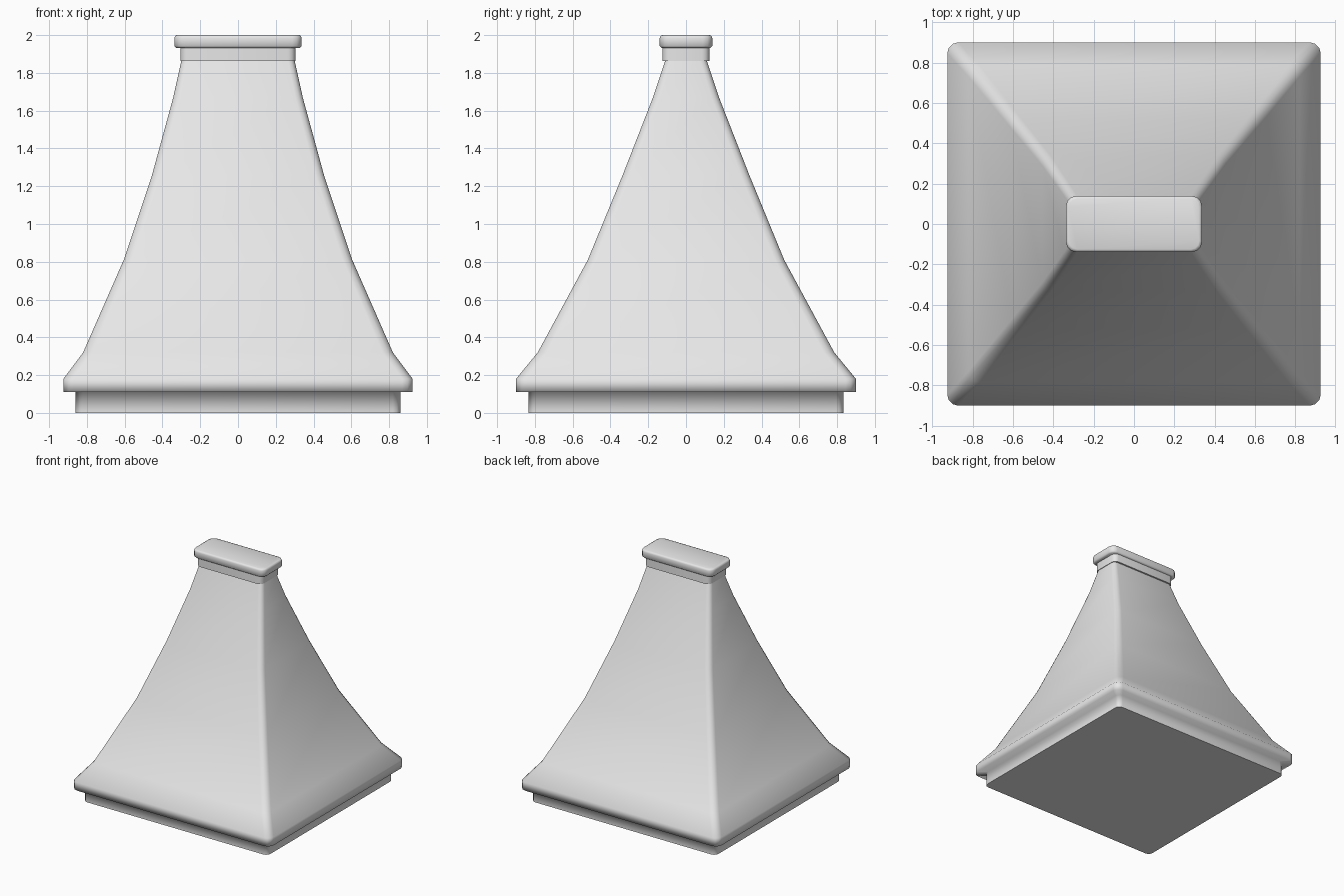
import bpy
import bmesh
import math

old = bpy.data.objects.get("Cube")
if old:
    bpy.data.objects.remove(old, do_unlink=True)

# One painted finish for the whole hood
paint = bpy.data.materials.new("light_grey_paint")
paint.use_nodes = True
grey = (0.8, 0.8, 0.8, 1)
paint.diffuse_color = grey
paint.node_tree.nodes["Principled BSDF"].inputs["Base Color"].default_value = grey

STEPS = 3


def ring(bm, hx, hy, z, radius):
    """Rounded rectangle of vertices at height z."""
    verts = []
    for quarter, (sx, sy) in enumerate([(1, 1), (-1, 1), (-1, -1), (1, -1)]):
        for i in range(STEPS + 1):
            a = (quarter + i / STEPS) * math.pi / 2
            verts.append(bm.verts.new((sx * (hx - radius) + radius * math.cos(a),
                                       sy * (hy - radius) + radius * math.sin(a), z)))
    return verts


def loft(name, sections, sharp_angle=None):
    """Skin rounded rectangles (half x, half y, z, radius) from bottom to top."""
    bm = bmesh.new()
    rings = [ring(bm, *s) for s in sections]
    for low, high in zip(rings, rings[1:]):
        for i in range(len(low)):
            j = (i + 1) % len(low)
            bm.faces.new((low[i], low[j], high[j], high[i])).smooth = True
    bm.faces.new(rings[0][::-1])
    bm.faces.new(rings[-1])
    mesh = bpy.data.meshes.new(name)
    bm.to_mesh(mesh)
    bm.free()
    mesh.materials.append(paint)
    obj = bpy.data.objects.new(name, mesh)
    bpy.context.collection.objects.link(obj)
    if sharp_angle:
        mesh.set_sharp_from_angle(angle=math.radians(sharp_angle))
    return obj


# Recessed base, rim and flared canopy as one smooth skin
loft("canopy", [
    (0.86, 0.835, 0.0, 0.04),
    (0.86, 0.835, 0.11, 0.04),
    (0.925, 0.90, 0.11, 0.055),
    (0.925, 0.90, 0.18, 0.055),
    (0.82, 0.785, 0.32, 0.055),
    (0.605, 0.52, 0.81, 0.05),
    (0.455, 0.335, 1.26, 0.045),
    (0.343, 0.175, 1.67, 0.04),
    (0.30, 0.11, 1.865, 0.035),
])

# Narrow neck below the cap
loft("neck", [
    (0.305, 0.125, 1.862, 0.04),
    (0.305, 0.125, 1.94, 0.04),
], 40)

# Overhanging cap with softened edges
loft("cap", [
    (0.327, 0.130, 1.932, 0.045),
    (0.337, 0.139, 1.942, 0.05),
    (0.337, 0.139, 1.985, 0.05),
    (0.333, 0.135, 1.996, 0.048),
    (0.323, 0.125, 2.0, 0.042),
], 60)
